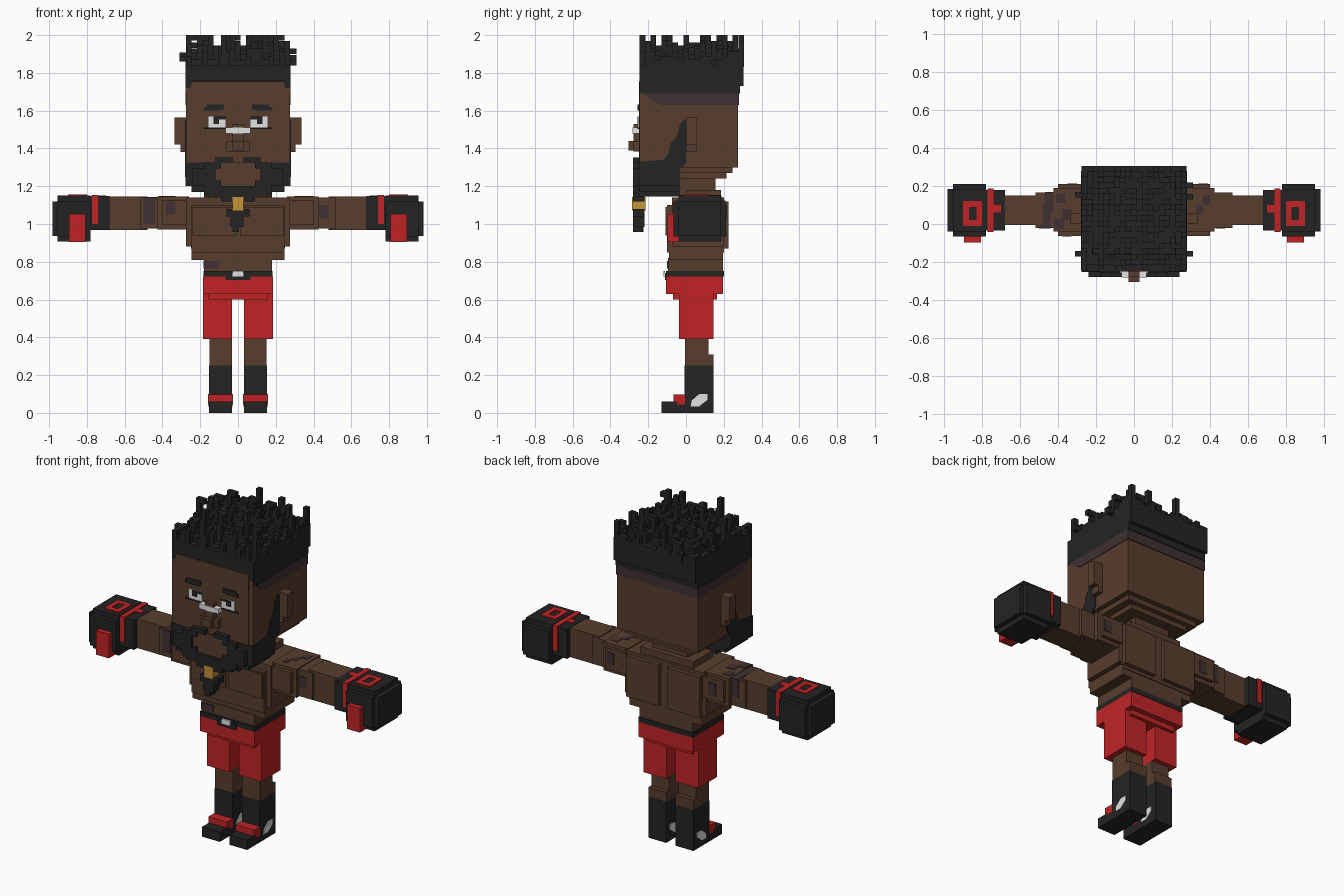
import bpy, bmesh, random
random.seed(7)


def material(name, r, g, b):
    m = bpy.data.materials.new(name)
    lin = lambda c: ((c / 255 + 0.055) / 1.055) ** 2.4
    m.diffuse_color = (lin(r), lin(g), lin(b), 1)
    return m


SKIN = material("brown skin", 88, 61, 46)
INK = material("dark ink brown", 64, 48, 50)
BLACK = material("soft black", 36, 36, 37)
RED = material("red", 193, 36, 38)
WHITE = material("white", 228, 228, 228)
GOLD = material("gold", 196, 150, 58)


def finish(name, bm, mat):
    bmesh.ops.recalc_face_normals(bm, faces=bm.faces)
    me = bpy.data.meshes.new(name)
    bm.to_mesh(me)
    bm.free()
    me.materials.append(mat)
    ob = bpy.data.objects.new(name, me)
    bpy.context.collection.objects.link(ob)
    return ob


def boxes(name, mat, items, mirror=False):
    """Each item is (x0, x1, y0, y1, z0, z1)."""
    bm = bmesh.new()
    for x0, x1, y0, y1, z0, z1 in items:
        for s in ((1, -1) if mirror else (1,)):
            vs = bmesh.ops.create_cube(bm, size=1)["verts"]
            for v in vs:
                v.co = (s * ((x0 + x1) / 2 + v.co.x * (x1 - x0)),
                        (y0 + y1) / 2 + v.co.y * (y1 - y0),
                        (z0 + z1) / 2 + v.co.z * (z1 - z0))
    return finish(name, bm, mat)


def side_plates(name, mat, pts, x0, x1):
    """Outline in (y, z), extruded along x and mirrored."""
    bm = bmesh.new()
    for s in (1, -1):
        f = bm.faces.new([bm.verts.new((s * x0, y, z)) for y, z in pts])
        ext = bmesh.ops.extrude_face_region(bm, geom=[f])["geom"]
        for v in ext:
            if isinstance(v, bmesh.types.BMVert):
                v.co.x = s * x1
    return finish(name, bm, mat)


# Head, ears and nose
boxes("head", SKIN, [
    (-.275, .275, -.245, .275, 1.3, 1.72),
    (-.245, .245, -.25, .245, 1.27, 1.755),
    (-.2, .2, -.2, .215, 1.24, 1.3)])
boxes("ear", SKIN, [(.27, .305, 0, .055, 1.38, 1.565),
                    (.3, .335, 0, .055, 1.42, 1.565)], True)
boxes("nose", SKIN, [(-.06, .06, -.278, -.24, 1.385, 1.44),
                     (-.03, .03, -.278, -.24, 1.44, 1.53),
                     (-.03, .03, -.305, -.27, 1.39, 1.44)])
boxes("nose_strip", WHITE, [(-.065, .065, -.283, -.245, 1.48, 1.51)])

# Eyes and brows
boxes("eye_white", WHITE, [(.065, .155, -.255, -.248, 1.51, 1.568)], True)
boxes("pupil", BLACK, [(.1, .13, -.258, -.25, 1.53, 1.568),
                       (.065, .18, -.258, -.25, 1.502, 1.51),
                       (.065, .1, -.258, -.25, 1.553, 1.568)], True)
boxes("eyebrow", BLACK, [(.075, .165, -.257, -.249, 1.605, 1.632),
                         (.09, .18, -.257, -.249, 1.6, 1.62)], True)

# Hair fade, sideburns and beard
side_plates("hair_fade_side", INK, [(-.22, 1.69), (-.18, 1.65), (-.13, 1.63),
                                    (.279, 1.63), (.279, 1.69)], .27, .279)
boxes("hair_fade_back", INK, [(-.279, .279, .27, .28, 1.63, 1.69)])
side_plates("sideburn", BLACK, [
    (-.245, 1.25), (-.245, 1.33), (-.12, 1.34), (-.095, 1.37), (-.08, 1.43),
    (-.05, 1.46), (-.035, 1.52), (-.015, 1.55), (0, 1.55), (0, 1.32),
    (-.035, 1.29), (-.035, 1.25)], .27, .28)
boxes("jaw_beard", BLACK, [
    (.12, .277, -.252, -.035, 1.2, 1.325),
    (0, .245, -.25, -.035, 1.17, 1.26),
    (0, .18, -.25, -.035, 1.145, 1.2)], True)
boxes("front_beard", BLACK, [
    (.03, .12, -.28, -.245, 1.325, 1.353),
    (.09, .18, -.28, -.245, 1.295, 1.325),
    (.12, .18, -.28, -.245, 1.16, 1.3),
    (.18, .24, -.28, -.245, 1.2, 1.295),
    (.09, .13, -.28, -.245, 1.16, 1.23),
    (0, .155, -.28, -.245, 1.145, 1.2),
    (0, .09, -.28, -.22, 1.12, 1.17)], True)
boxes("mouth_area", SKIN, [(-.12, .12, -.262, -.245, 1.2, 1.325)])
boxes("beard_braid", BLACK, [(-.06, .06, -.28, -.22, 1.04, 1.08),
                             (-.04, .03, -.28, -.22, .985, 1.05),
                             (-.03, .005, -.28, -.225, .957, .99)])
boxes("beard_bead", GOLD, [(-.03, .03, -.285, -.215, 1.072, 1.142)])

# Hair cap with scattered short locks
boxes("hair_cap", BLACK, [
    (-.277, .277, -.245, .27, 1.757, 1.84),
    (.245, .277, -.245, .27, 1.69, 1.76),
    (-.277, -.245, -.245, .27, 1.69, 1.76),
    (-.277, .277, .24, .285, 1.69, 1.84),
    (-.277, .277, .27, .305, 1.73, 1.87),
    (-.277, .277, -.215, .3, 1.83, 1.87),
    (-.22, .22, -.16, .25, 1.86, 1.9)])
locks = []
c = .029
for i in range(19):
    for j in range(19):
        x, y = -.2755 + i * c, -.245 + j * c
        edge = min(i, j, 18 - i, 18 - j)
        r = random.random()
        top = 1.86 + min(edge, 2) * .015
        if r < .07:
            top = random.choice((1.96, 1.97, 2.0))
            if i < 18 and random.random() < .4:
                locks.append((x + c, x + 2 * c, y, y + c, top - c, top))
        elif r < .45:
            top += random.choice((.03, .055))
        else:
            continue
        locks.append((x, x + c, y, y + c, 1.83, min(top, 2)))
for x, y, z in ((-.305, -.17, 1.86), (-.305, .14, 1.88), (.276, -.17, 1.865),
                (.276, .13, 1.84), (.276, .19, 1.9)):
    locks.append((x - .005, x + .034, y, y + c, z, z + c))
locks += [(-.09, -.06, -.245, -.215, 1.83, 2), (.1, .13, .245, .275, 1.83, 2)]
boxes("hair_locks", BLACK, locks)

# Neck and torso
boxes("neck", SKIN, [(-.12, .12, -.035, .155, 1.1, 1.27),
                     (-.18, .18, .0, .185, 1.1, 1.18)])
boxes("torso", SKIN, [
    (-.275, .275, -.075, .2, .88, 1.14),
    (-.245, .245, -.1, .2, .85, 1.1),
    (-.245, .245, -.09, .195, .81, .9),
    (-.18, .18, -.095, .195, .745, .82)])
boxes("chest_muscle", SKIN, [(.01, .24, -.108, -.08, .94, 1.09)], True)
boxes("back_muscle", SKIN, [(.03, .25, .19, .225, .87, 1.12)], True)
boxes("hip_tattoo", INK, [(-.182, -.1, -.1, -.093, .765, .805)])

# Arms
boxes("shoulder", SKIN, [(.26, .425, -.04, .19, .97, 1.145),
                         (.26, .4, -.062, .21, .995, 1.125)], True)
boxes("upper_arm", SKIN, [(.4, .52, -.02, .165, .975, 1.14)], True)
boxes("forearm", SKIN, [(.48, .69, -.005, .15, .967, 1.145)], True)
boxes("shoulder_tattoo", INK, [
    (-.5, -.44, -.024, .1, 1.0, 1.142), (-.47, -.42, .06, .168, 1.03, 1.143),
    (-.42, -.37, -.03, .03, 1.14, 1.148), (-.38, -.33, .02, .08, 1.14, 1.148),
    (-.41, -.36, .11, .16, 1.14, 1.148), (-.38, -.33, -.066, -.06, 1.05, 1.12),
    (-.35, -.3, .207, .214, 1.02, 1.1),
    (.3, .33, .0, .05, 1.14, 1.148), (.33, .36, .05, .1, 1.14, 1.148),
    (.36, .4, .1, .15, 1.14, 1.148), (.43, .48, -.024, .06, 1.03, 1.1),
    (.34, .39, .207, .214, 1.03, 1.1)])

# Boxing gloves
boxes("glove", BLACK, [
    (.78, .955, -.04, .185, .907, 1.15),
    (.78, .955, -.067, .212, .935, 1.12),
    (.78, .982, -.04, .185, .937, 1.12)], True)
boxes("glove_cuff", BLACK, [(.68, .79, -.035, .18, .967, 1.147)], True)
boxes("cuff_stripe", RED, [(.74, .772, -.041, .186, 1.0, 1.153),
                           (.7, .745, .06, .1, 1.143, 1.152)], True)
boxes("glove_thumb", RED, [(.807, .895, -.098, -.04, .905, 1.053)], True)
boxes("glove_top_ring", RED, [
    (.8, .83, -.01, .12, 1.148, 1.157), (.87, .9, -.01, .12, 1.148, 1.157),
    (.83, .87, -.01, .022, 1.148, 1.157),
    (.83, .87, .09, .12, 1.148, 1.157)], True)

# Shorts, waistband and buckle
boxes("waistband", BLACK, [(-.183, .183, -.105, .2, .722, .752),
                           (-.065, .065, -.112, -.1, .703, .74)])
boxes("buckle", WHITE, [(-.03, .03, -.118, -.11, .722, .752)])
boxes("shorts", RED, [(-.185, .185, -.105, .197, .63, .722),
                      (-.155, .155, -.07, .165, .6, .64)])
boxes("shorts_leg", RED, [(.032, .185, -.038, .145, .392, .64)], True)

# Legs, socks and shoes
boxes("leg", SKIN, [(.032, .152, -.005, .118, .25, .4),
                    (.032, .152, -.005, .145, .245, .31)], True)
boxes("boot", BLACK, [(.032, .153, -.008, .146, 0, .25),
                      (.032, .153, -.13, 0, 0, .06)], True)
boxes("boot_strap", RED, [(.03, .155, -.065, -.006, .06, .097),
                          (.03, .155, -.045, -.006, .045, .06)], True)
for name, a, b in (("boot_patch_outer", .15, .158), ("boot_patch_inner", .027, .034)):
    side_plates(name, WHITE, [(.025, .035), (.07, .035), (.115, .07), (.115, .1),
                              (.07, .1), (.03, .065)], a, b)
